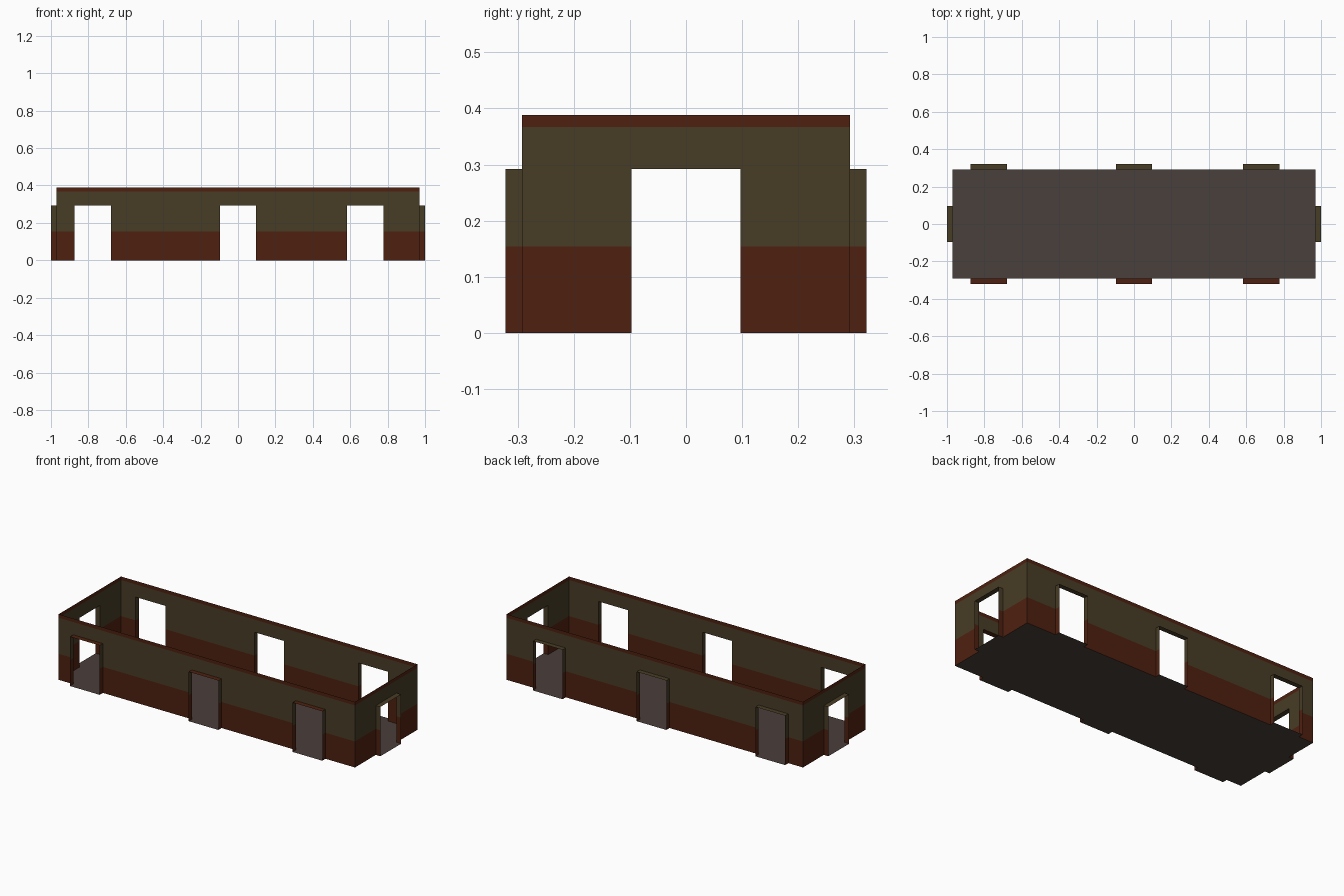
import bpy, bmesh

if "Cube" in bpy.data.objects:
    bpy.data.objects.remove(bpy.data.objects["Cube"])

HX, HY, H = 0.97, 0.292, 0.388        # room half sizes and height
DOOR_H, DADO, TRIM = 0.292, 0.154, 0.367
DEPTH, HALF = 0.03, 0.097             # doorway recess depth and half width


def material(name, rgb):
    m = bpy.data.materials.new(name)
    m.diffuse_color = (*rgb, 1)
    m.use_nodes = True
    m.node_tree.nodes["Principled BSDF"].inputs["Base Color"].default_value = m.diffuse_color
    return m


RUST = material("rust paint", (0.078, 0.0152, 0.0050))
OLIVE = material("olive paint", (0.064, 0.045, 0.0185))
FLOOR = material("grey floor", (0.068, 0.050, 0.043))


def build(name, quads, mats, rule):
    """Mesh object from quads; rule(face) gives each face its material index."""
    bm = bmesh.new()
    for q in quads:
        bm.faces.new([bm.verts.new(p) for p in q])
    bmesh.ops.remove_doubles(bm, verts=bm.verts, dist=1e-5)
    bm.normal_update()
    for f in bm.faces:
        f.material_index = rule(f)
    me = bpy.data.meshes.new(name)
    bm.to_mesh(me)
    bm.free()
    for m in mats:
        me.materials.append(m)
    bpy.context.collection.objects.link(bpy.data.objects.new(name, me))


def paint(f):
    z = f.calc_center_median().z
    return 0 if z < DADO or z > TRIM else 1


def wall(name, place, half_len, doors):
    """Thin wall with door openings; place(along, out, z) maps to the room."""
    cuts = [-half_len] + [d + s * HALF for d in doors for s in (-1, 1)] + [half_len]
    quads = []
    for i, (a, b) in enumerate(zip(cuts, cuts[1:])):
        for lo, hi in ((0, DADO), (DADO, DOOR_H), (DOOR_H, TRIM), (TRIM, H)):
            if i % 2 and hi <= DOOR_H:
                continue                       # door opening
            quads.append([place(b, 0, lo), place(a, 0, lo), place(a, 0, hi), place(b, 0, hi)])
    build(name, quads, (RUST, OLIVE), paint)

    # Door surrounds: two jambs and a lintel projecting outwards
    for n, d in enumerate(doors, 1):
        jambs = []
        for s in (-1, 1):
            x = d + s * HALF
            for lo, hi in ((0, DADO), (DADO, DOOR_H)):
                q = [place(x, 0, lo), place(x, DEPTH, lo), place(x, DEPTH, hi), place(x, 0, hi)]
                jambs.append(q if s < 0 else q[::-1])
        build(f"{name}_door_jambs_{n}", jambs, (RUST, OLIVE), paint)
        a, b = d - HALF, d + HALF
        lintel = [place(a, 0, DOOR_H), place(a, DEPTH, DOOR_H),
                  place(b, DEPTH, DOOR_H), place(b, 0, DOOR_H)]
        # the front lintels are painted rust, the others olive
        build(f"{name}_door_lintel_{n}", [lintel],
              (RUST if name == "front_wall" else OLIVE,), lambda f: 0)
        sill = [place(a, 0, 0), place(b, 0, 0), place(b, DEPTH, 0), place(a, DEPTH, 0)]
        if place(0, 1, 0)[1] > 1 or place(0, 1, 0)[0] < -1:
            sill.reverse()
        build(f"{name}_door_sill_{n}", [sill], (FLOOR,), lambda f: 0)


LONG_DOORS = (-0.777, 0.0, 0.68)
wall("front_wall", lambda s, d, z: (s, -HY - d, z), HX, LONG_DOORS)
wall("back_wall", lambda s, d, z: (s, HY + d, z), HX, LONG_DOORS)
wall("right_wall", lambda s, d, z: (HX + d, s, z), HY, (0.0,))
wall("left_wall", lambda s, d, z: (-HX - d, s, z), HY, (0.0,))

# Main floor
build("floor", [[(-HX, -HY, 0), (HX, -HY, 0), (HX, HY, 0), (-HX, HY, 0)]],
      (FLOOR,), lambda f: 0)
